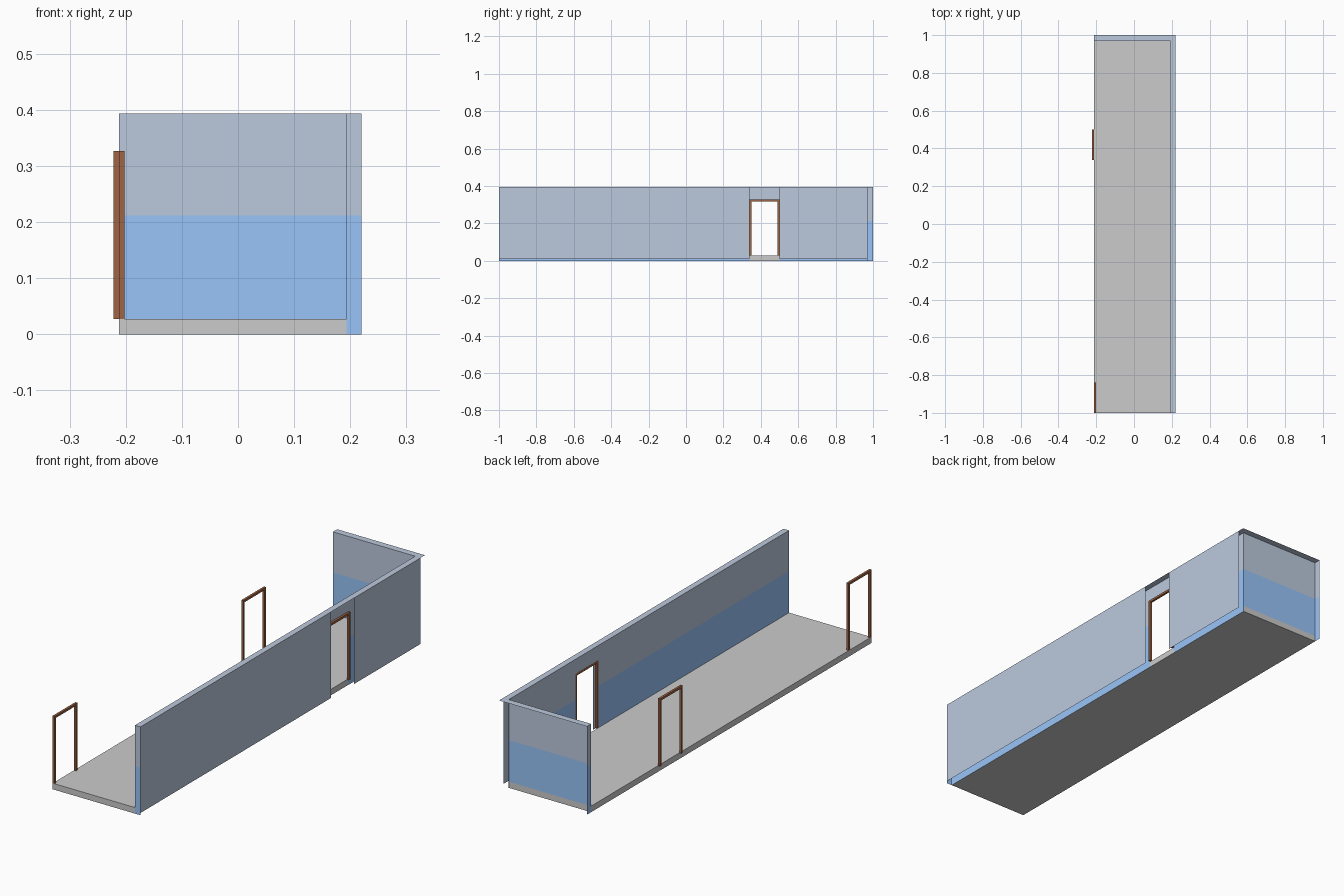
import bpy, bmesh

if "Cube" in bpy.data.objects:
    bpy.data.objects.remove(bpy.data.objects["Cube"])

XL, XI, XO = -0.212, 0.193, 0.22      # left edge, inner and outer face of the right wall
YF, YI, YB = -1.0, 0.97, 1.0          # front edge, inner and outer line of the back wall
ZF, ZM, ZT = 0.027, 0.212, 0.393      # floor top, paint line, wall top
D0, D1, DT = 0.34, 0.50, 0.327        # doorway sides and top
FRAME_W, FRAME_D = 0.01, 0.01


def material(name, rgb):
    m = bpy.data.materials.new(name)
    m.diffuse_color = (*rgb, 1)
    m.use_nodes = True
    m.node_tree.nodes["Principled BSDF"].inputs["Base Color"].default_value = m.diffuse_color
    return m


upper_paint = material("upper_paint", (0.50, 0.585, 0.72))
lower_paint = material("lower_paint", (0.32, 0.56, 0.95))
wood = material("wood", (0.35, 0.13, 0.06))


def finish(name, bm, mats=()):
    me = bpy.data.meshes.new(name)
    bm.to_mesh(me)
    bm.free()
    for m in mats:
        me.materials.append(m)
    ob = bpy.data.objects.new(name, me)
    bpy.context.collection.objects.link(ob)
    return ob


def panels(name, rects):
    """Upright painted sheets; each rect is (start xy, end xy, bottom, top), split at the paint line."""
    bm = bmesh.new()
    for a, b, z0, z1 in rects:
        for lo, hi, index in ((z0, min(z1, ZM), 1), (max(z0, ZM), z1, 0)):
            if hi > lo:
                pts = ((*a, lo), (*b, lo), (*b, hi), (*a, hi))
                bm.faces.new([bm.verts.new(p) for p in pts]).material_index = index
    bmesh.ops.remove_doubles(bm, verts=bm.verts, dist=1e-5)
    return finish(name, bm, (upper_paint, lower_paint))


def extruded(name, pts, offset, mats=()):
    """Flat outline pushed along an offset into a solid."""
    bm = bmesh.new()
    face = bm.faces.new([bm.verts.new(p) for p in pts])
    new = bmesh.ops.extrude_face_region(bm, geom=[face], use_keep_orig=True)["geom"]
    bmesh.ops.translate(bm, vec=offset, verts=[v for v in new if isinstance(v, bmesh.types.BMVert)])
    bmesh.ops.recalc_face_normals(bm, faces=bm.faces)
    return finish(name, bm, mats)


def door_frame(name, x, y0):
    """Two posts and a head as one upside-down U."""
    y1, w = y0 + (D1 - D0), FRAME_W
    outline = [(y0, ZF), (y0, DT), (y1, DT), (y1, ZF),
               (y1 - w, ZF), (y1 - w, DT - w), (y0 + w, DT - w), (y0 + w, ZF)]
    return extruded(name, [(x, y, z) for y, z in outline], (FRAME_D, 0, 0), (wood,))


# Floor slab
extruded("floor", [(XL, YF, 0), (XI, YF, 0), (XI, YI, 0), (XL, YI, 0)], (0, 0, ZF))

# Right wall: room side with doorway, just outside the slab edge
XS = XI + 0.0005
panels("right_wall_inner", [
    ((XS, D0), (XS, YF), 0, ZT),
    ((XS, YI), (XS, D1), 0, ZT),
    ((XS, D1), (XS, D0), DT, ZT)])

# Right wall: plain outer cladding either side of the doorway
bm = bmesh.new()
for y0, y1 in ((YF, D0), (D1, YI)):
    pts = ((XO, y0, 0.01), (XO, y1, 0.01), (XO, y1, ZT), (XO, y0, ZT))
    bm.faces.new([bm.verts.new(p) for p in pts])
finish("right_wall_cladding", bm, (upper_paint,))

# Painted wall ends
panels("right_wall_front_end", [((XI, YF), (XO, YF), 0, ZT)])
panels("back_wall_left_end", [((XL, YB), (XL, YI), 0, ZT)])

# Back wall, room side
panels("back_wall", [((XL, YI), (XI, YI), ZF, ZT)])

# L-shaped cap over both walls
bm = bmesh.new()
cap = [(XI, YF), (XO, YF), (XO, YB), (XL, YB), (XL, YI), (XI, YI)]
bm.faces.new([bm.verts.new((x, y, ZT)) for x, y in cap])
finish("wall_cap", bm, (upper_paint,))

# Door frames: one in the right wall, two free-standing on the open left side
door_frame("right_door_frame", XI, D0)
door_frame("left_back_door_frame", XL - FRAME_D, D0)
door_frame("left_front_door_frame", XL, YF)
